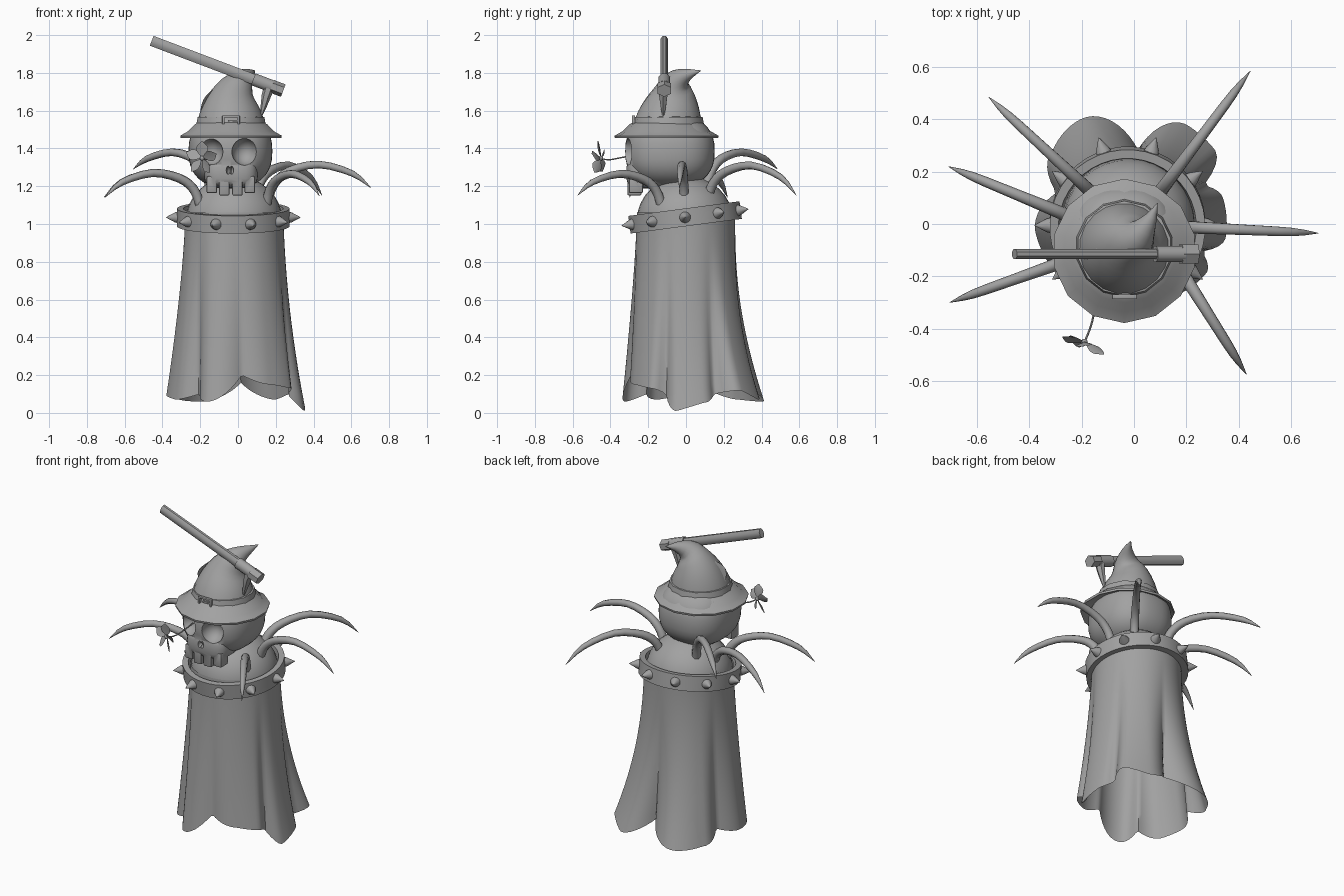
import bpy, bmesh, math
from mathutils import Vector, Matrix, Quaternion

if "Cube" in bpy.data.objects:
    bpy.data.objects.remove(bpy.data.objects["Cube"])

GREY = bpy.data.materials.new("plain_grey")
GREY.diffuse_color = (0.36, 0.36, 0.36, 1)
GREY.use_nodes = True
GREY.node_tree.nodes["Principled BSDF"].inputs["Base Color"].default_value = GREY.diffuse_color


def finish(name, bm, smooth=40):
    bmesh.ops.recalc_face_normals(bm, faces=bm.faces)
    me = bpy.data.meshes.new(name)
    bm.to_mesh(me)
    bm.free()
    ob = bpy.data.objects.new(name, me)
    bpy.context.collection.objects.link(ob)
    me.materials.append(GREY)
    bpy.ops.object.select_all(action='DESELECT')
    ob.select_set(True)
    bpy.context.view_layer.objects.active = ob
    if smooth:
        bpy.ops.object.shade_smooth_by_angle(angle=math.radians(smooth))
    return ob


def ring(c, r, n, q=Quaternion()):
    return [Vector(c) + q @ Vector((r * math.cos(a), r * math.sin(a), 0))
            for a in (2 * math.pi * (i + 0.5) / n for i in range(n))]


def skin(name, rings, caps=True, loop=False, smooth=40, mat=Matrix()):
    bm = bmesh.new()
    vs = [[bm.verts.new(mat @ p) for p in r] for r in rings]
    n = len(vs[0])
    for a, b in zip(vs, vs[1:] + ([vs[0]] if loop else [])):
        for i in range(n):
            bm.faces.new((a[i], a[(i + 1) % n], b[(i + 1) % n], b[i]))
    if caps and not loop:
        bm.faces.new(vs[0])
        bm.faces.new(vs[-1])
    return finish(name, bm, smooth)


def spline(pts, k=3):
    # Catmull-Rom through tuples of any length
    p = [pts[0]] + list(pts) + [pts[-1]]
    out = []
    for i in range(1, len(p) - 2):
        for s in range(k):
            t = s / k
            out.append([0.5 * (2 * b + (c - a) * t + (2 * a - 5 * b + 4 * c - d) * t * t
                               + (3 * b - a - 3 * c + d) * t ** 3)
                        for a, b, c, d in zip(*p[i - 1:i + 3])])
    return out + [list(pts[-1])]


def sweep(name, pts, n, smooth=50):
    # pts are x, y, z, radius
    P = [Vector(p[:3]) for p in pts]
    q, prev, rings = Quaternion(), Vector((0, 0, 1)), []
    for i, p in enumerate(P):
        t = (P[min(i + 1, len(P) - 1)] - P[max(i - 1, 0)]).normalized()
        q = prev.rotation_difference(t) @ q
        prev = t
        rings.append(ring(p, max(pts[i][3], 0.001), n, q))
    return skin(name, rings, smooth=smooth)


def ball(name, c, s, seg=32, power=1.0):
    bm = bmesh.new()
    bmesh.ops.create_uvsphere(bm, u_segments=seg, v_segments=seg // 2, radius=1)
    for v in bm.verts:
        v.co = Vector([math.copysign(abs(k) ** power, k) * m + o for k, m, o in zip(v.co, s, c)])
    return finish(name, bm)


def box(name, c, s, bevel=0.0):
    bm = bmesh.new()
    bmesh.ops.create_cube(bm, size=1, matrix=Matrix.Translation(c) @ Matrix.Diagonal((*s, 1)))
    if bevel:
        bmesh.ops.bevel(bm, geom=bm.edges[:], offset=bevel, segments=2, affect='EDGES', profile=0.5)
    return finish(name, bm)


def combine(ob, other, op):
    mod = ob.modifiers.new("combine", 'BOOLEAN')
    mod.object, mod.operation, mod.solver = other, op, 'EXACT'
    bpy.ops.object.select_all(action='DESELECT')
    bpy.context.view_layer.objects.active = ob
    ob.select_set(True)
    bpy.ops.object.modifier_apply(modifier=mod.name)
    bpy.data.objects.remove(other)


# Cloak: hem points as angle, radius, height; wide lobes and narrow folds
hem = [(-8, .355, .01), (16, .355, .055), (29, .305, .10), (43, .42, .12), (62, .43, .07), (87, .285, .16),
       (117, .45, .06), (138, .42, .07), (158, .32, .12), (183, .38, .09), (204, .36, .07), (226, .29, .10),
       (243, .36, .06), (274, .29, .20), (304, .32, .15), (326, .335, .13), (338, .28, .10), (352, .355, .01)]


def hem_at(deg):
    deg = deg if deg <= 352 else deg - 360
    for a, b in zip(hem, hem[1:]):
        if a[0] <= deg <= b[0]:
            t = (deg - a[0]) / (b[0] - a[0])
            if abs(b[1] - a[1]) > .03:
                t = math.sin(t * math.pi / 2) if b[1] > a[1] else 1 - math.cos(t * math.pi / 2)
            return a[1] + (b[1] - a[1]) * t, a[2] + (b[2] - a[2]) * t


rows, N = [], 120
for j in range(17):
    u, row = j / 16, []
    for i in range(N):
        a = 2 * math.pi * i / N
        rb, zb = hem_at(360 * i / N)
        flare = 1.65 + 0.5 * math.cos(a - math.pi / 3)
        r = 0.26 + (rb - 0.26) * u ** flare
        row.append(Vector((-0.02 * (1 - u) + r * math.cos(a), r * math.sin(a), 1.06 + (zb - 1.06) * u)))
    rows.append(row)
skin("cloak", rows, caps=False, smooth=60)

# Shoulders under the skull
ball("shoulders", (-.02, -.005, 1.02), (.255, .255, .235))

# Tilted collar with ten spikes
tilt = Matrix.Translation((-.025, -.005, 1.035)) @ Matrix.Rotation(math.radians(7.5), 4, 'X')
skin("collar", [ring((0, 0, z), r, 40) for r, z in ((.298, -.047), (.298, .047), (.264, .047), (.25, -.02), (.255, -.047))],
     loop=True, smooth=30, mat=tilt)
for i in range(10):
    m = tilt @ Matrix.Rotation(math.radians(36 * i), 4, 'Z') @ Matrix.Translation((.29, 0, 0)) \
        @ Matrix.Rotation(math.pi / 2, 4, 'Y')
    skin("collar_spike", [ring((0, 0, z), r, 12) for z, r in ((0, .032), (.02, .026), (.066, .001))], mat=m)

# Curved horns: base xyz, peak height, tip xyz
horns = [((.15, -.01, 1.10), 1.315, (.705, -.035, 1.19)),
         ((.09, .11, 1.12), 1.31, (.445, .585, 1.15)),
         ((-.14, .10, 1.15), 1.38, (-.555, .485, 1.29)),
         ((-.20, .01, 1.10), 1.27, (-.71, .22, 1.14)),
         ((-.20, -.12, 1.10), 1.27, (-.705, -.30, 1.14)),
         ((.15, -.13, 1.10), 1.265, (.43, -.575, 1.15))]
for b, zp, t in horns:
    pts = []
    for f, h, r in ((0, 0, .027), (.07, .5, .026), (.22, .84, .024), (.5, 1, .021), (.82, None, .017), (1, None, .001)):
        z = b[2] + (zp - b[2]) * h if h is not None else (t[2] if f == 1 else zp - .38 * (zp - t[2]))
        pts.append((b[0] + (t[0] - b[0]) * f, b[1] + (t[1] - b[1]) * f, z, r))
    sweep("shoulder_horn", spline(pts), 8)

# Skull: cranium joined to muzzle and teeth, then carved sockets and nose
skull = ball("skull", (-.04, -.085, 1.385), (.222, .237, .195), 40, 0.82)
combine(skull, ball("muzzle", (-.037, -.2, 1.27), (.142, .117, .082), 32, 0.6), 'UNION')
for i, x in enumerate((-.138, -.073, -.003, .063)):
    outer = i in (0, 3)
    combine(skull, box("tooth", (x, -.265 if outer else -.273, 1.208), (.056, .075, .09 if outer else .115), .009), 'UNION')
for x in (-.148, .036):
    combine(skull, ball("socket_cutter", (x, -.325, 1.382), (.069, .085, .073), 24), 'DIFFERENCE')
for x in (-.052, -.034):
    combine(skull, ball("nose_cutter", (x, -.32, 1.285), (.011, .035, .022), 12), 'DIFFERENCE')
bpy.ops.object.shade_smooth_by_angle(angle=math.radians(40))

# Hat: brim, band, bent crown
HX, HY = -.037, -.103
skin("hat_brim", [ring((HX, HY, z), r, 14) for r, z in
                  ((.17, 1.54), (.198, 1.527), (.235, 1.49), (.276, 1.467), (.273, 1.454), (.23, 1.472), (.17, 1.50))],
     loop=True, smooth=50)
skin("hat_band", [ring((HX, HY + .01, z), r, 14) for r, z in
                  ((.190, 1.52), (.181, 1.566), (.165, 1.569), (.165, 1.52))], loop=True)
crown = [(HX, -.095, 1.51, .185), (-.036, -.085, 1.57, .171), (-.03, -.072, 1.64, .143), (-.015, -.062, 1.70, .108),
         (.012, -.05, 1.75, .074), (.04, -.015, 1.78, .045), (.068, .03, 1.798, .022), (.09, .08, 1.812, .001)]
sweep("hat_crown", spline(crown, 2), 20, 60)

# Buckle frame and pin
for dx in (-.04, .04):
    box("buckle_side", (HX + dx, -.278, 1.547), (.013, .018, .056), .003)
for dz in (-.022, .022):
    box("buckle_bar", (HX, -.278, 1.547 + dz), (.09, .018, .012), .003)
box("buckle_pin", (HX + .01, -.279, 1.547), (.05, .012, .009))


def leaf(name, length, width, curl, mat):
    # blade along local x, cupped and curling to local z
    rows = []
    for i in range(9):
        t = i / 8
        w = width * max(.03, math.sin(math.pi * t ** 1.25)) + .0005
        z = curl * t * t
        rows.append([Vector((length * t, w * s, z + h + abs(s) * w * .25)) for s, h in
                     ((-1, 0), (0, -.002), (1, 0), (0, .003))])
    skin(name, rows, smooth=60, mat=mat)


# Leaf tucked in the band
lm = Matrix.Translation((-.205, -.10, 1.56)) @ Matrix(((.36, .2, -.91, 0), (.0, .98, .2, 0), (.93, -.08, .36, 0), (0, 0, 0, 1)))
leaf("hat_leaf", .165, .04, -.01, lm)

# Flower growing out of the eye socket
fc = Vector((-.19, -.452, 1.348))
fm = Matrix.Translation(fc) @ Vector((-.38, -.92, 0)).to_track_quat('Z', 'Y').to_matrix().to_4x4()
for i in range(5):
    leaf("petal", .09, .031, .015, fm @ Matrix.Rotation(math.radians(72 * i + 20), 4, 'Z') @ Matrix.Rotation(.5, 4, 'X'))
ball("flower_heart", fc, (.013, .013, .013), 12)
sweep("flower_stem", spline([(*fc, .004), (-.172, -.41, 1.34, .004), (-.155, -.35, 1.35, .004), (-.145, -.25, 1.37, .004)]), 6)

# Long barrel stuck through the hat, with breech and grip
bar = Matrix.Translation((-.457, -.115, 1.97)) @ Vector((.692, 0, -.262)).to_track_quat('Z', 'Y').to_matrix().to_4x4()


def bar_part(name, x0, x1, r, sy, n=8, smooth=50):
    # faceted bar, scaled across its width
    rings = [ring((0, 0, z), r, n) for z in (x0, x1)]
    for rg in rings:
        for p in rg:
            w = (bar.to_3x3() @ Vector((p.x, p.y, 0)))
            w.y *= sy
            p.xy = (bar.to_3x3().transposed() @ w).xy
    skin(name, rings, smooth=smooth, mat=bar)


bar_part("barrel", 0, .60, .030, .7)
bar_part("barrel_band", .575, .69, .036, .9)
bar_part("breech", .68, .745, .035, 1.2, 6, 0)
sweep("grip", [(.17, -.115, 1.74, .03), (.15, -.12, 1.68, .025), (.135, -.12, 1.62, .016), (.122, -.12, 1.57, .005)], 6, 30)
